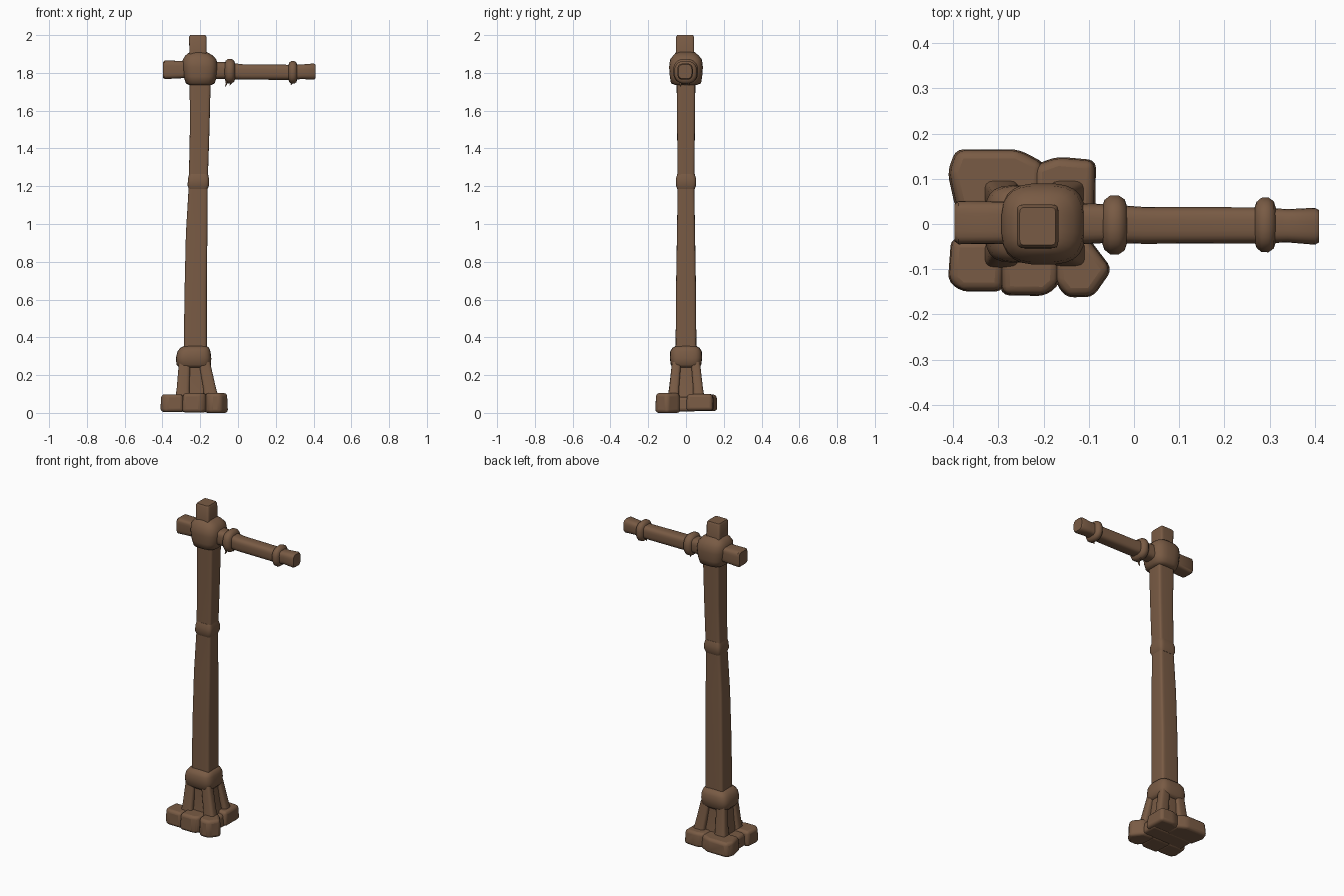
import bpy, bmesh, math
from mathutils import Vector, Matrix

brown = bpy.data.materials.new("weathered brown wood")
brown.diffuse_color = (0.19, 0.104, 0.058, 1)


def finish(name, bm, bevel=0.0, angle=40):
    bmesh.ops.recalc_face_normals(bm, faces=bm.faces)
    me = bpy.data.meshes.new(name)
    bm.to_mesh(me)
    bm.free()
    me.materials.append(brown)
    ob = bpy.data.objects.new(name, me)
    bpy.context.collection.objects.link(ob)
    if bevel:
        m = ob.modifiers.new("soft edges", "BEVEL")
        m.width, m.segments, m.limit_method = bevel, 3, "ANGLE"
        m.angle_limit = math.radians(25)
    bpy.ops.object.select_all(action="DESELECT")
    ob.select_set(True)
    bpy.context.view_layer.objects.active = ob
    bpy.ops.object.shade_smooth_by_angle(angle=math.radians(angle))
    return ob


def loft(name, rings, axis="z", power=6, n=24, bevel=0.0, angle=40):
    """Skin rings (along, centre_a, centre_b, half_a, half_b); power sets squareness."""
    bm = bmesh.new()
    loops = []
    for t, ca, cb, ha, hb in rings:
        loop = []
        for i in range(n):
            a = 2 * math.pi * (i + 0.5) / n
            c, s = math.cos(a), math.sin(a)
            u = ca + ha * math.copysign(abs(c) ** (2 / power), c)
            v = cb + hb * math.copysign(abs(s) ** (2 / power), s)
            loop.append(bm.verts.new((u, v, t) if axis == "z" else (t, u, v)))
        loops.append(loop)
    for a, b in zip(loops, loops[1:]):
        for i in range(n):
            j = (i + 1) % n
            bm.faces.new((a[i], a[j], b[j], b[i]))
    bm.faces.new(loops[0])
    bm.faces.new(loops[-1])
    return finish(name, bm, bevel, angle)


def stone(name, outline, z0, z1):
    """Chunky foot block: outline extruded up and drawn in slightly at the top."""
    cx = sum(p[0] for p in outline) / len(outline)
    cy = sum(p[1] for p in outline) / len(outline)
    bm = bmesh.new()
    low = [bm.verts.new((x, y, z0)) for x, y in outline]
    top = [bm.verts.new((cx + (x - cx) * 0.93, cy + (y - cy) * 0.93, z1)) for x, y in outline]
    n = len(low)
    bm.faces.new(low)
    bm.faces.new(top)
    for i in range(n):
        bm.faces.new((low[i], low[(i + 1) % n], top[(i + 1) % n], top[i]))
    return finish(name, bm, 0.017)


# Upright post with a slight lean, and its squared top
loft("post", [(0.08, -0.225, 0, 0.065, 0.058), (0.35, -0.226, 0, 0.061, 0.055),
              (0.65, -0.224, 0, 0.059, 0.053), (0.95, -0.219, 0, 0.057, 0.048),
              (1.2, -0.211, 0, 0.05, 0.044), (1.5, -0.203, 0, 0.052, 0.047),
              (1.78, -0.2, 0, 0.056, 0.05)], power=8)
loft("post_top", [(1.76, -0.21, -0.005, 0.048, 0.05), (1.88, -0.212, -0.005, 0.045, 0.049),
                  (1.99, -0.213, -0.005, 0.046, 0.048), (2.0, -0.213, -0.005, 0.04, 0.042)], power=9)

# Band round the middle of the post
loft("post_band", [(1.185, -0.211, 0, 0.05, 0.046), (1.205, -0.21, 0, 0.057, 0.054),
                   (1.24, -0.209, 0, 0.056, 0.054), (1.265, -0.209, 0, 0.05, 0.046)], power=6)

# Lashing that joins post and crossbar
loft("joint_lashing", [(1.735, -0.2, 0, 0.058, 0.056), (1.745, -0.2, 0, 0.077, 0.08),
                       (1.78, -0.2, 0, 0.088, 0.086), (1.83, -0.2, 0, 0.094, 0.09),
                       (1.87, -0.203, 0, 0.09, 0.085), (1.892, -0.206, 0, 0.073, 0.068),
                       (1.91, -0.21, -0.003, 0.046, 0.049)], power=3, angle=60)

# Crossbar, thick at the short end and thinner along the arm
loft("crossbar_stub", [(-0.397, 0.003, 1.816, 0.041, 0.042), (-0.388, 0.003, 1.816, 0.048, 0.049),
                       (-0.29, 0.003, 1.818, 0.047, 0.046), (-0.2, 0.0, 1.816, 0.05, 0.05)],
     axis="x", power=4.5)
loft("crossbar_arm", [(-0.2, 0, 1.814, 0.05, 0.05), (-0.06, 0.001, 1.812, 0.043, 0.044),
                      (0.02, -0.003, 1.805, 0.041, 0.041), (0.28, -0.003, 1.803, 0.04, 0.04),
                      (0.34, -0.004, 1.806, 0.037, 0.039), (0.4, -0.005, 1.807, 0.041, 0.043),
                      (0.409, -0.005, 1.807, 0.036, 0.038)], axis="x", power=3.2)


# Rope rings on the arm
def rope_ring(name, x, cz, r, w):
    prof = [(-1, 0.6), (-0.8, 0.84), (-0.35, 0.99), (0.3, 1), (0.8, 0.86), (1, 0.6)]
    loft(name, [(x + k * w, -0.002, cz, r * f, r * f) for k, f in prof], axis="x", power=2.4, angle=70)


rope_ring("inner_rope_ring", -0.043, 1.809, 0.066, 0.028)
rope_ring("outer_rope_ring", 0.29, 1.803, 0.061, 0.024)

# Frayed rope ends below the rings
for k, (x, y, z) in enumerate([(-0.06, -0.03, 1.727), (-0.036, 0.015, 1.733), (0.288, -0.015, 1.735)]):
    loft(f"frayed_end_{k + 1}", [(z, x - 0.008, y, 0.002, 0.002), (z + 0.015, x, y, 0.005, 0.006),
                                 (z + 0.05, x, y, 0.009, 0.01)], power=2, n=8)

# Collar above the foot
loft("foot_collar", [(0.24, -0.234, 0, 0.078, 0.07), (0.255, -0.234, 0, 0.092, 0.081),
                     (0.29, -0.235, 0, 0.094, 0.086), (0.325, -0.233, 0, 0.088, 0.084),
                     (0.345, -0.229, 0, 0.076, 0.072), (0.355, -0.226, 0, 0.058, 0.053)],
     power=4, angle=60)

# Flared core and braces spreading out of the collar
loft("foot_core", [(0.05, -0.222, 0, 0.095, 0.078), (0.15, -0.228, 0, 0.078, 0.064),
                   (0.27, -0.232, 0, 0.07, 0.06)], power=5)
for name, bx, by, tx, ty in [("front_left", -0.295, -0.07, -0.283, -0.05),
                             ("back_left", -0.295, 0.07, -0.283, 0.05),
                             ("front_right", -0.135, -0.068, -0.178, -0.05),
                             ("back_right", -0.14, 0.07, -0.178, 0.05)]:
    loft(name + "_brace", [(0.05, bx, by, 0.042, 0.034), (0.13, bx * 0.65 + tx * 0.35, by * 0.7 + ty * 0.3, 0.034, 0.026),
                           (0.27, tx, ty, 0.03, 0.024)], power=4, n=16)

# Blocks of the foot
stone("back_left_block", [(-0.395, 0.03), (-0.2, 0.03), (-0.195, 0.135), (-0.255, 0.166),
                          (-0.395, 0.166), (-0.414, 0.115)], 0.01, 0.097)
stone("back_right_block", [(-0.225, 0.0), (-0.085, 0.0), (-0.083, 0.142), (-0.17, 0.15),
                           (-0.225, 0.13)], 0.012, 0.1)
stone("front_left_block", [(-0.405, -0.03), (-0.412, -0.125), (-0.385, -0.15), (-0.288, -0.15),
                           (-0.28, -0.03)], 0.005, 0.098)
stone("front_middle_block", [(-0.3, -0.03), (-0.295, -0.158), (-0.195, -0.16), (-0.165, -0.135),
                             (-0.16, -0.03)], 0.003, 0.104)
stone("front_right_block", [(-0.175, -0.13), (-0.15, -0.163), (-0.09, -0.162), (-0.047, -0.1),
                            (-0.1, -0.03), (-0.18, -0.03)], 0.0, 0.105)
stone("foot_filler", [(-0.385, -0.06), (-0.1, -0.06), (-0.095, 0.06), (-0.385, 0.06)], 0.008, 0.085)
